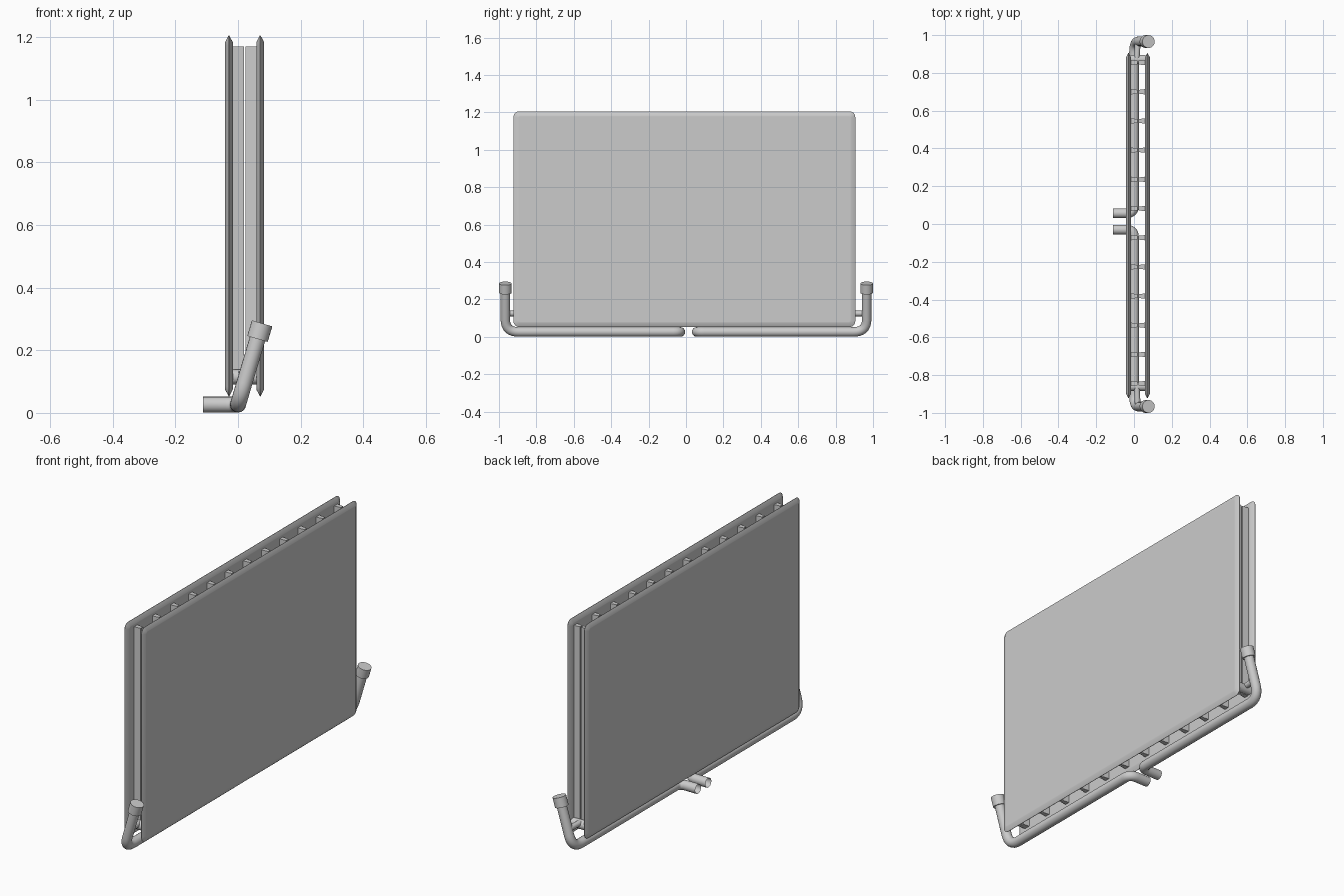
import bpy, bmesh, math
from mathutils import Vector

if "Cube" in bpy.data.objects:
    bpy.data.objects.remove(bpy.data.objects["Cube"])


def finish(name, bm, angle=40):
    bmesh.ops.recalc_face_normals(bm, faces=bm.faces)
    me = bpy.data.meshes.new(name)
    bm.to_mesh(me)
    bm.free()
    ob = bpy.data.objects.new(name, me)
    bpy.context.collection.objects.link(ob)
    bpy.ops.object.select_all(action='DESELECT')
    ob.select_set(True)
    bpy.context.view_layer.objects.active = ob
    bpy.ops.object.shade_smooth_by_angle(angle=math.radians(angle))
    return ob


def tube(name, a, b, r, n=24):
    a, b = Vector(a), Vector(b)
    bm = bmesh.new()
    rot = (b - a).to_track_quat('Z', 'Y').to_matrix().to_4x4()
    rot.translation = (a + b) / 2
    bmesh.ops.create_cone(bm, cap_ends=True, segments=n, radius1=r, radius2=r,
                          depth=(b - a).length, matrix=rot)
    return finish(name, bm)


def panel(name, x, y0, y1, z0, z1, half):
    # rounded rectangle loops, with edges tapering to a ridge
    bm = bmesh.new()

    def loop(inset, dx):
        r = 0.03 - inset * 0.8
        vs = []
        for i, (cy, cz) in enumerate([(y1, z1), (y0, z1), (y0, z0), (y1, z0)]):
            sy = 1 if cy == y1 else -1
            sz = 1 if cz == z1 else -1
            for k in range(7):
                t = math.pi / 2 * (i + k / 6)
                vs.append(bm.verts.new((x + dx, cy - sy * (inset + r) + r * math.cos(t),
                                        cz - sz * (inset + r) + r * math.sin(t))))
        return vs

    loops = [loop(i, d) for i, d in
             [(0.028, -half), (0.022, -half), (0, -0.001), (0, 0.001), (0.022, half), (0.028, half)]]
    n = len(loops[0])
    for a, b in zip(loops, loops[1:]):
        for i in range(n):
            bm.faces.new((a[i], a[(i + 1) % n], b[(i + 1) % n], b[i]))
    bm.faces.new(loops[0])
    bm.faces.new(loops[-1])
    return finish(name, bm)


def pipe(name, corners, bends, r):
    # round the inner corners of the path, then sweep a circle
    pts = [Vector(c) for c in corners]
    path = [pts[0]]
    for i, d in enumerate(bends, 1):
        p = pts[i]
        a = p + (pts[i - 1] - p).normalized() * d
        b = p + (pts[i + 1] - p).normalized() * d
        for k in range(9):
            t = k / 8
            path.append(a * (1 - t) ** 2 + p * 2 * t * (1 - t) + b * t ** 2)
    path.append(pts[-1])
    cu = bpy.data.curves.new(name, 'CURVE')
    cu.dimensions = '3D'
    cu.bevel_depth = r
    cu.bevel_resolution = 6
    sp = cu.splines.new('POLY')
    sp.points.add(len(path) - 1)
    for q, v in zip(sp.points, path):
        q.co = (*v, 1)
    ob = bpy.data.objects.new(name, cu)
    bpy.context.collection.objects.link(ob)


# two radiator panels
panel("back_panel", -0.029, -0.922, 0.905, 0.053, 1.206, 0.0125)
panel("front_panel", 0.071, -0.922, 0.905, 0.053, 1.206, 0.0125)

# convector fins: a tapered rib on each panel, nearly meeting in the middle
for name, xa, xb in [("back_fins", -0.017, 0.0195), ("front_fins", 0.059, 0.0245)]:
    bm = bmesh.new()
    for i in range(12):
        y = -0.845 + i * 0.1545
        prof = [(xa, y - 0.014), (xb, y - 0.010), (xb, y + 0.010), (xa, y + 0.014)]
        face = bm.faces.new([bm.verts.new((px, py, 0.09)) for px, py in prof])
        ext = bmesh.ops.extrude_face_region(bm, geom=[face])
        up = [v for v in ext["geom"] if isinstance(v, bmesh.types.BMVert)]
        bmesh.ops.translate(bm, verts=up, vec=(0, 0, 1.08))
        bm.faces.ensure_lookup_table()
        if face not in bm.faces[:]:
            bm.faces.new([v for v in bm.verts][-8:-4])
    finish(name, bm, 20)

# supply pipes, valve caps and panel connectors at each end
for side, s, y0 in [("left", -1, -0.03), ("right", 1, 0.057)]:
    ye = 0.966 * s
    foot, top = Vector((0, ye, 0.0265)), Vector((0.077, ye, 0.286))
    pipe(side + "_pipe", [(-0.112, y0, 0.0265), (0, y0, 0.0265), foot, top - (top - foot) * 0.05],
         [0.04, 0.07], 0.0255)
    axis = (top - foot).normalized()
    tube(side + "_valve_cap", top - axis * 0.052, top, 0.034)
    yc = 0.872 if s > 0 else -0.86
    tube(side + "_cross_tube", (-0.02, yc, 0.115), (0.062, yc, 0.115), 0.024)
    tube(side + "_inlet", (0.015, yc, 0.125), (0.02, ye, 0.125), 0.015)
